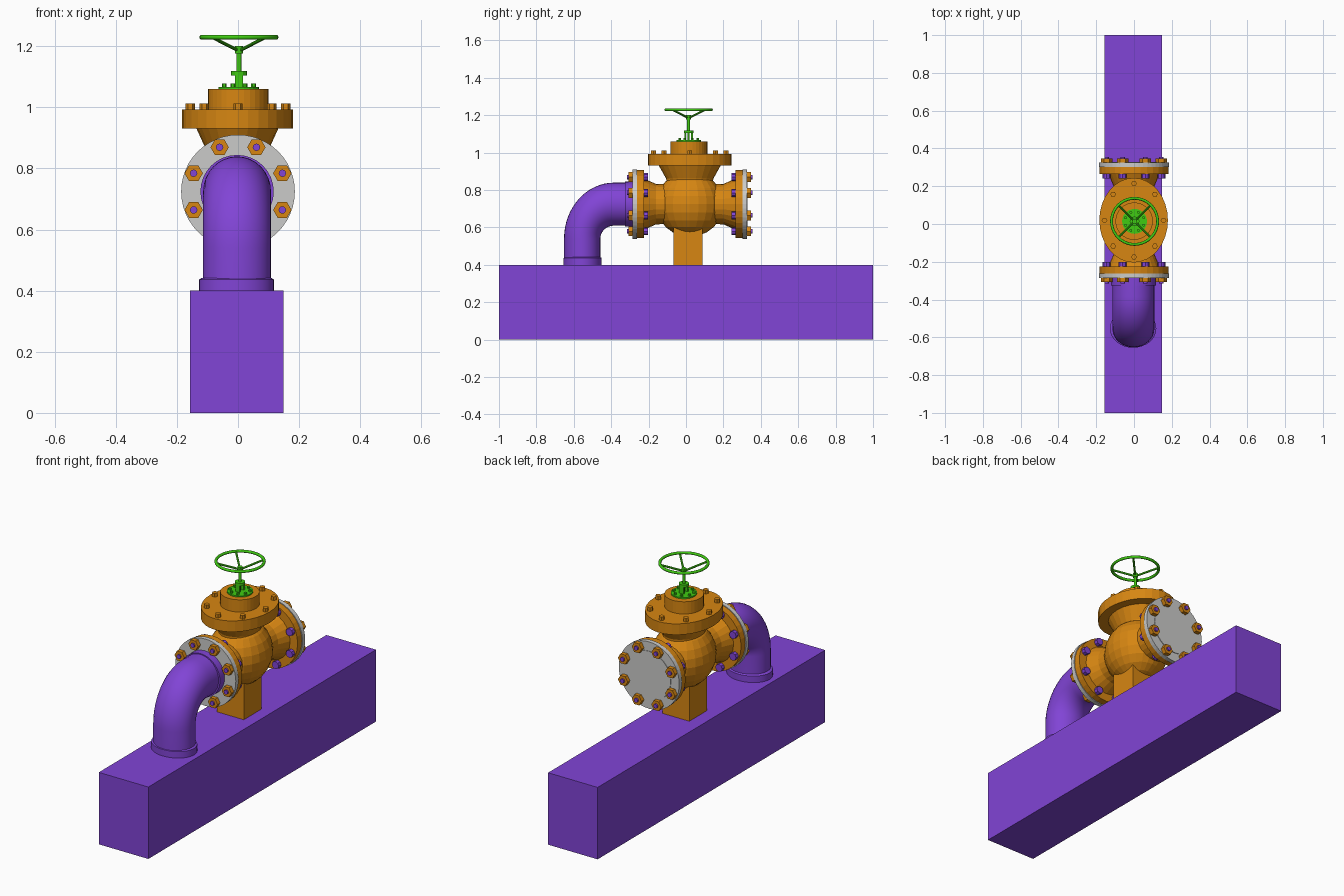
import bpy, bmesh
from math import sin, cos, pi, radians
from mathutils import Vector

cube = bpy.data.objects.get("Cube")
if cube:
    bpy.data.objects.remove(cube, do_unlink=True)


def material(name, rgb):
    m = bpy.data.materials.new(name)
    m.use_nodes = True
    m.diffuse_color = (*rgb, 1)
    m.node_tree.nodes["Principled BSDF"].inputs["Base Color"].default_value = (*rgb, 1)
    return m


PURPLE = material("purple paint", (0.22, 0.058, 0.67))
ORANGE = material("orange paint", (0.68, 0.24, 0.006))
GREEN = material("green paint", (0.05, 0.6, 0.006))
GREY = material("light grey metal", (0.6, 0.6, 0.59))

VALVE_Y = 0.02
AXIS_Z = 0.724


def finish(name, bm, mat, smooth=False):
    bmesh.ops.remove_doubles(bm, verts=bm.verts, dist=1e-5)
    bmesh.ops.recalc_face_normals(bm, faces=bm.faces)
    mesh = bpy.data.meshes.new(name)
    bm.to_mesh(mesh)
    bm.free()
    mesh.materials.append(mat)
    ob = bpy.data.objects.new(name, mesh)
    bpy.context.collection.objects.link(ob)
    if smooth:
        bpy.ops.object.select_all(action='DESELECT')
        ob.select_set(True)
        bpy.context.view_layer.objects.active = ob
        bpy.ops.object.shade_smooth_by_angle(angle=radians(35))
    return ob


def skin(bm, rings):
    # Quads between consecutive rings of points
    rows = [[bm.verts.new(p) for p in ring] for ring in rings]
    for a, b in zip(rows, rows[1:]):
        for i in range(len(a)):
            j = (i + 1) % len(a)
            bm.faces.new((a[i], a[j], b[j], b[i]))


def lathe(name, mat, profile, centre, axis='Z', sides=32, sx=1, sy=1, smooth=False):
    # Profile of (radius, height) turned about the Z or Y axis
    rings = []
    for r, h in profile:
        ring = []
        for i in range(sides):
            a = 2 * pi * i / sides
            u, v = r * cos(a) * sx, r * sin(a) * sy
            ring.append(Vector(centre) + Vector((u, v, h) if axis == 'Z' else (u, h, v)))
        rings.append(ring)
    bm = bmesh.new()
    skin(bm, rings)
    bmesh.ops.remove_doubles(bm, verts=bm.verts, dist=1e-5)
    bmesh.ops.dissolve_degenerate(bm, edges=bm.edges, dist=1e-6)
    return finish(name, bm, mat, smooth)


def disc(name, mat, r, lo, hi, centre, **kw):
    return lathe(name, mat, [(0, lo), (r, lo), (r, hi), (0, hi)], centre, **kw)


def box(name, mat, size, centre):
    bm = bmesh.new()
    bmesh.ops.create_cube(bm, size=1)
    bmesh.ops.scale(bm, vec=size, verts=bm.verts)
    bmesh.ops.translate(bm, vec=centre, verts=bm.verts)
    return finish(name, bm, mat)


def rod(name, mat, a, b, r):
    a, b = Vector(a), Vector(b)
    ob = disc(name, mat, r, 0, (b - a).length, (0, 0, 0), sides=10, smooth=True)
    ob.location = a
    ob.rotation_euler = (b - a).to_track_quat('Z', 'Y').to_euler()
    return ob


# Base beam and valve pedestal
box("base_beam", PURPLE, (0.305, 2, 0.4), (-0.004, 0, 0.2))
box("valve_pedestal", ORANGE, (0.165, 0.156, 0.24), (0, 0.011, 0.52))

# Elbow pipe: straight riser, quarter bend, straight run into the flange
PIPE_X = -0.003
BEND_Y, BEND_Z = -0.385, 0.54
stations = [(-0.555, 0.4, 0)]
for k in range(17):
    a = k * pi / 32
    stations.append((BEND_Y - 0.17 * cos(a), BEND_Z + 0.184 * sin(a), a))
stations.append((-0.27, AXIS_Z, pi / 2))
rings = []
for y, z, a in stations:
    rings.append([(PIPE_X + 0.111 * cos(t), y - 0.097 * cos(a) * sin(t), z + 0.115 * sin(a) * sin(t))
                  for t in [2 * pi * i / 32 for i in range(32)]])
bm = bmesh.new()
skin(bm, rings)
finish("elbow_pipe", bm, PURPLE, True)
lathe("pipe_foot_collar", PURPLE, [(0, 0), (0.123, 0), (0.123, 0.036), (0.113, 0.042), (0, 0.042)],
      (-0.005, -0.553, 0.4), sy=0.83, smooth=True)
disc("pipe_end_collar", PURPLE, 0.12, -0.325, -0.28, (PIPE_X, 0, AXIS_Z), axis='Y', smooth=True)

# Valve body: faceted globe
globe = [(sin(k * pi / 12), -0.174 * cos(k * pi / 12)) for k in range(13)]
lathe("valve_globe", ORANGE, globe, (0, VALVE_Y, AXIS_Z), sides=24, sx=0.158, sy=0.181)

# Side necks, flanges, plates and their bolts
for side, label in ((-1, "front"), (1, "back")):
    c = (0, VALVE_Y, AXIS_Z)
    kw = dict(axis='Y')
    lathe(label + "_neck", ORANGE, [(0, side * 0.1), (0.105, side * 0.1), (0.108, side * 0.18),
                                   (0.137, side * 0.246), (0, side * 0.246)], c, sides=24, **kw)
    disc(label + "_flange", ORANGE, 0.182, side * 0.244, side * 0.281, c, **kw)
    disc(label + "_plate", GREY, 0.186, side * 0.281, side * 0.305, c, sides=48, **kw)
    if side > 0:
        disc("blind_cover_face", GREY, 0.135, 0.3, 0.308, c, sides=40, **kw)
    for i in range(8):
        a = (i + 0.5) * pi / 4
        p = (0.157 * cos(a), VALVE_Y, AXIS_Z + 0.157 * sin(a))
        disc(label + "_nut", ORANGE, 0.03, side * 0.3, side * 0.328, p, sides=6, **kw)
        disc(label + "_stud", PURPLE, 0.012, side * 0.3, side * 0.336, p, sides=12, **kw)
        disc(label + "_bolt_head", PURPLE, 0.021, side * 0.222, side * 0.25, p, sides=8, **kw)

# Bonnet: flared throat, wide cover and upper drum
top = (-0.002, VALVE_Y, 0)
lathe("bonnet_throat", ORANGE, [(0, 0.8), (0.12, 0.8), (0.126, 0.86), (0.168, 0.935), (0, 0.935)],
      top, sides=24, sx=0.81)
disc("bonnet_cover", ORANGE, 0.224, 0.931, 0.992, top, sides=32, sx=0.81)
disc("bonnet_drum", ORANGE, 0.099, 0.98, 1.06, (0.001, VALVE_Y - 0.005, 0), sides=32)
for i in range(8):
    a = i * pi / 4
    disc("cover_bolt", ORANGE, 0.015, 0.985, 1.012,
         (0.156 * cos(a), VALVE_Y + 0.194 * sin(a), 0), sides=6)

# Stem mount: plate with small bolts, two yoke posts and a bridge
stem = Vector((0.003, VALVE_Y - 0.006, 0))
disc("stem_plate", GREEN, 0.066, 1.055, 1.067, stem, sides=24)
for i in range(8):
    a = (i + 0.5) * pi / 4
    disc("plate_bolt", GREEN, 0.008, 1.06, 1.077, stem + Vector((cos(a), sin(a), 0)) * 0.052, sides=6)
for s in (-1, 1):
    box("yoke_post", GREEN, (0.026, 0.009, 0.045), stem + Vector((0, s * 0.018, 1.085)))
disc("yoke_bridge", GREEN, 0.026, 1.104, 1.118, stem, sides=12)
disc("stem_lower", GREEN, 0.005, 1.06, 1.11, stem, sides=12)
disc("stem_upper", GREEN, 0.008, 1.11, 1.2, stem, sides=16, smooth=True)
disc("wheel_hub", GREEN, 0.013, 1.176, 1.2, stem, sides=16)

# Hand wheel: round rim on four rising spokes
rim = [(0.122 + 0.0075 * cos(k * pi / 6), 1.229 + 0.0075 * sin(k * pi / 6)) for k in range(13)]
lathe("wheel_rim", GREEN, rim, stem, sides=40, smooth=True)
for i in range(4):
    a = (i + 0.5) * pi / 2
    d = Vector((cos(a), sin(a), 0))
    rod("wheel_spoke", GREEN, stem + d * 0.005 + Vector((0, 0, 1.186)),
        stem + d * 0.121 + Vector((0, 0, 1.228)), 0.0055)
